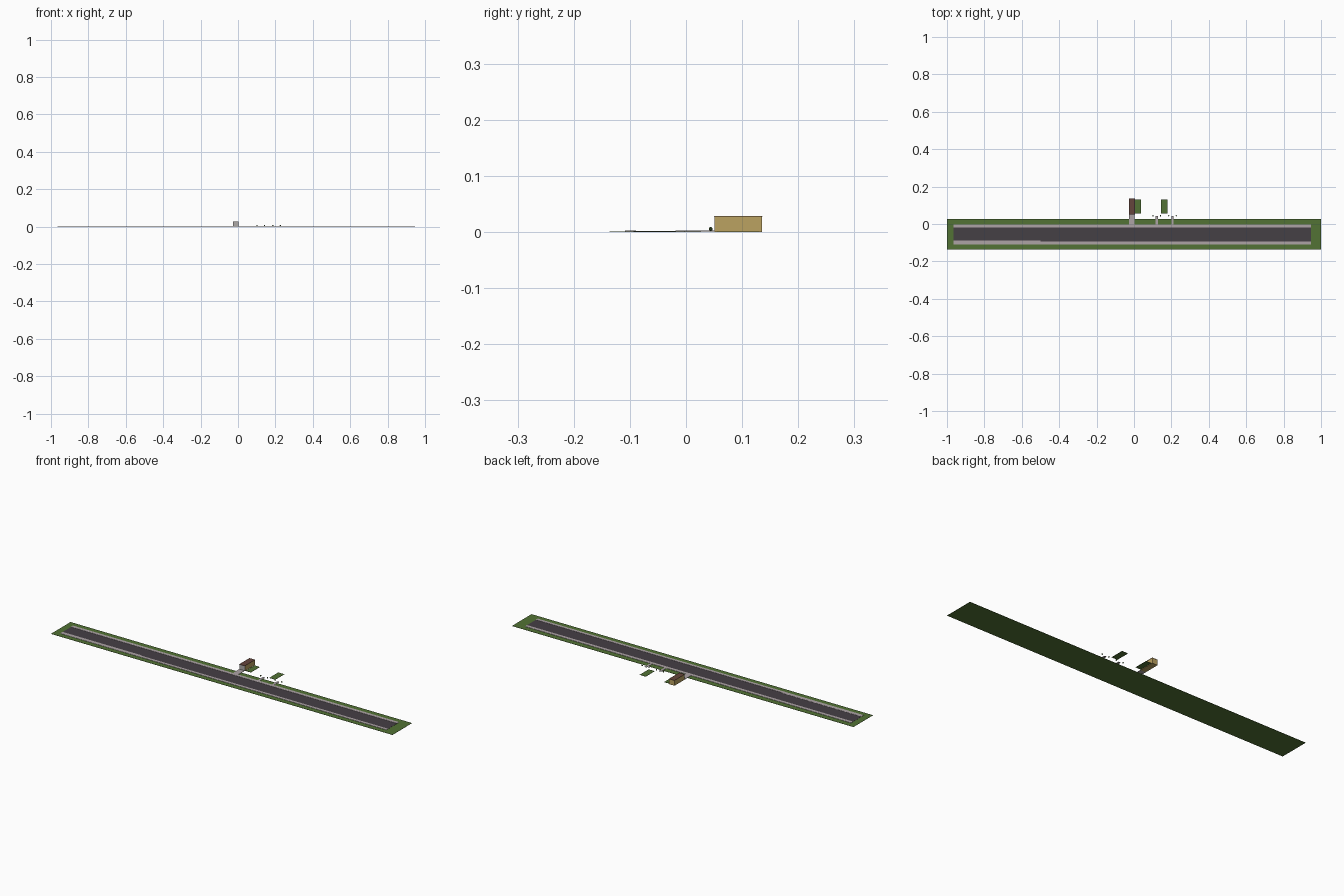
import bpy, bmesh
from mathutils import Matrix

if "Cube" in bpy.data.objects:
    bpy.data.objects.remove(bpy.data.objects["Cube"])


def material(name, rgb):
    m = bpy.data.materials.new(name)
    m.diffuse_color = (*rgb, 1)
    m.use_nodes = True
    m.node_tree.nodes["Principled BSDF"].inputs["Base Color"].default_value = m.diffuse_color
    return m


GRASS = material("grass green", (0.085, 0.17, 0.035))
ROAD = material("asphalt", (0.06, 0.05, 0.06))
PAVING = material("pale paving", (0.42, 0.37, 0.38))
ROOF = material("brown roof", (0.13, 0.06, 0.045))
WALL = material("tan wall", (0.50, 0.36, 0.12))
FRONT = material("grey front", (0.42, 0.40, 0.39))
LEAF = material("bush green", (0.05, 0.10, 0.025))


def box(name, x, y, z, mat):
    bm = bmesh.new()
    bmesh.ops.create_cube(bm, size=1)
    for v in bm.verts:
        v.co = [(a + b) / 2 + c * (b - a) for c, (a, b) in zip(v.co, (x, y, z))]
    me = bpy.data.meshes.new(name)
    bm.to_mesh(me)
    bm.free()
    me.materials.append(mat)
    ob = bpy.data.objects.new(name, me)
    bpy.context.collection.objects.link(ob)
    return ob


# Ground strip, road and sidewalks
box("grass_strip", (-1, 1), (-0.136, 0.027), (0, 0.001), GRASS)
box("road", (-0.965, 0.945), (-0.094, -0.018), (0.001, 0.0016), ROAD)
box("back_sidewalk", (-0.965, 0.945), (-0.019, -0.002), (0.001, 0.0025), PAVING)
box("front_sidewalk_left", (-0.965, -0.5), (-0.109, -0.089), (0.001, 0.0022), PAVING)
box("front_sidewalk_right", (-0.5, 0.945), (-0.109, -0.094), (0.001, 0.0025), PAVING)

# House: tan side walls, grey front, brown flat roof
house = box("house", (-0.027, 0.004), (0.051, 0.135), (0, 0.0275), WALL)
house.data.materials.append(FRONT)
for p in house.data.polygons:
    if p.normal.y < -0.5:
        p.material_index = 1
box("roof", (-0.028, 0.005), (0.050, 0.136), (0.0275, 0.0285), ROOF)
box("driveway", (-0.028, 0.003), (-0.003, 0.051), (0.0005, 0.0024), PAVING)

# Lawns behind the road
for i, x in enumerate(((0.006, 0.037), (0.145, 0.180))):
    box(f"lawn_{i}", x, (0.055, 0.130), (0, 0.001), GRASS)

# Garden paths, each with a pair of small round bushes
for i, cx in enumerate((0.122, 0.206)):
    box(f"path_{i}", (cx - 0.006, cx + 0.006), (-0.003, 0.043), (0.0005, 0.0022), PAVING)
    for s in (-1, 1):
        bm = bmesh.new()
        bmesh.ops.create_icosphere(bm, subdivisions=1, radius=0.004,
                                   matrix=Matrix.Translation((cx + s * 0.020, 0.044, 0.005)))
        me = bpy.data.meshes.new("bush")
        bm.to_mesh(me)
        bm.free()
        me.materials.append(LEAF)
        bpy.context.collection.objects.link(bpy.data.objects.new("bush", me))
